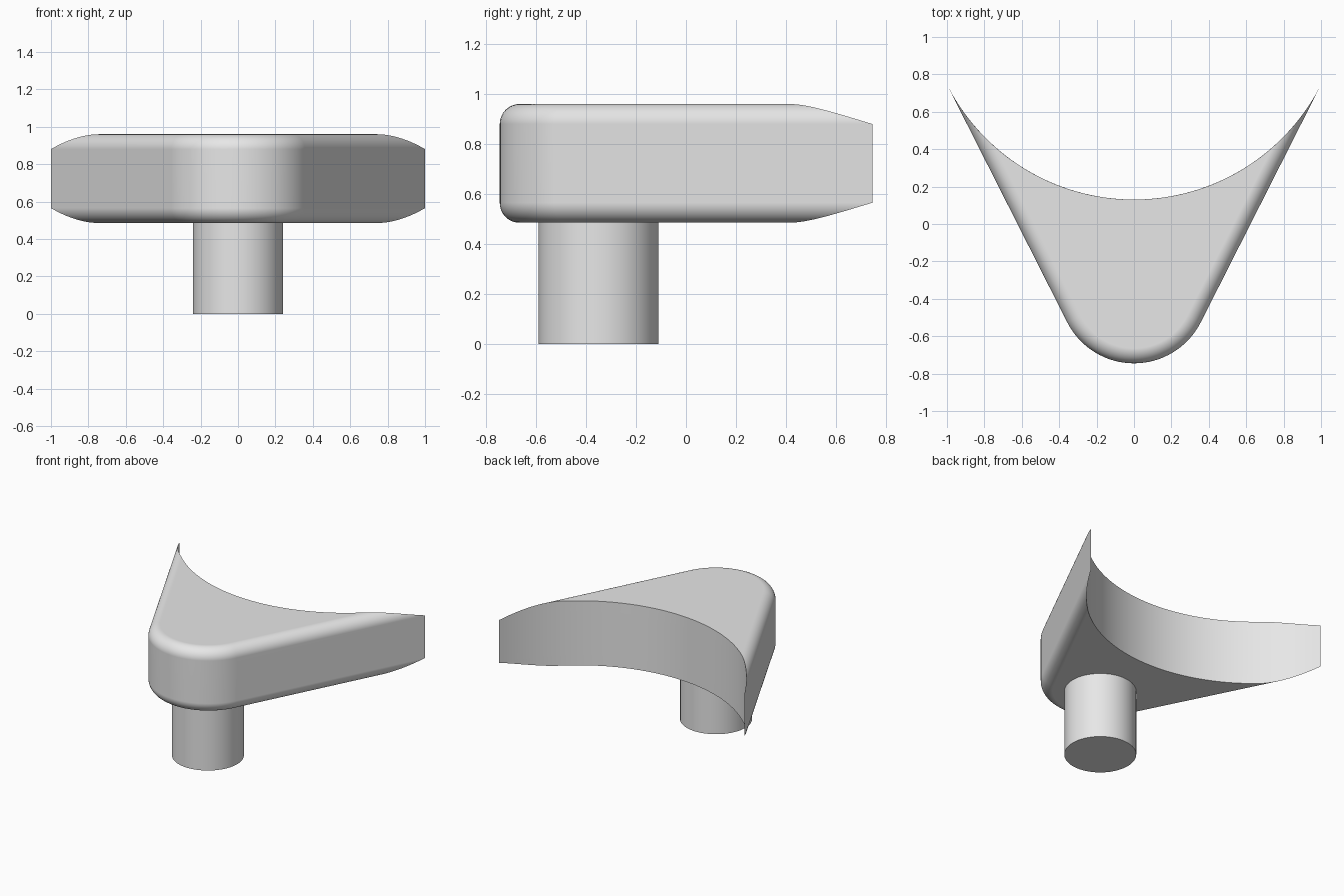
import bpy, bmesh
from math import sin, cos, pi, radians, sqrt, atan2
from mathutils import Vector

cube = bpy.data.objects.get("Cube")
if cube:
    bpy.data.objects.remove(cube, do_unlink=True)

grey = bpy.data.materials.new("light grey")
grey.use_nodes = True
grey.diffuse_color = (0.8, 0.8, 0.8, 1)
grey.node_tree.nodes["Principled BSDF"].inputs["Base Color"].default_value = (0.8, 0.8, 0.8, 1)

# Head dimensions
TILT = radians(26.87)                       # side walls lean outward to the back
OUT = Vector((cos(TILT), -sin(TILT)))       # right-hand wall normal
ALONG = Vector((sin(TILT), cos(TILT)))      # direction of that wall
NOSE_R, NOSE_C = 0.4, Vector((0, -0.345))
BACK_R = 1 / cos(TILT)
BACK_C = Vector((0, 0.745 + BACK_R * sin(TILT)))
BOTTOM, TOP, FILLET = 0.485, 0.96, 0.08
STEPS, ARC = 12, 64


def arc(center, radius, start, end, count):
    return [center + radius * Vector((cos(a), sin(a)))
            for a in (start + (end - start) * i / count for i in range(count + 1))]


def outline(inset):
    """Rounded nose, straight sides and hollow back; only nose and sides inset."""
    nose = arc(NOSE_C, NOSE_R - inset, -pi + TILT, -TILT, ARC // 2)
    s = BACK_R - inset
    tip = s * OUT - sqrt(max(0, BACK_R ** 2 - s ** 2)) * ALONG
    a = atan2(tip.y, tip.x)
    return nose + arc(BACK_C, BACK_R, a, -pi - a, ARC)


def finish(obj):
    obj.data.materials.append(grey)
    bpy.ops.object.select_all(action='DESELECT')
    obj.select_set(True)
    bpy.context.view_layer.objects.active = obj
    bpy.ops.object.shade_smooth_by_angle(angle=radians(30))
    mod = obj.modifiers.new("even shading", 'WEIGHTED_NORMAL')
    mod.keep_sharp = True


# Head: stacked outlines, filleted at bottom and top
angles = [pi / 2 * i / STEPS for i in range(STEPS + 1)]
levels = [(FILLET * (1 - sin(a)), BOTTOM + FILLET * (1 - cos(a))) for a in angles]
levels += [(d, BOTTOM + TOP - z) for d, z in reversed(levels)]

bm = bmesh.new()
rings = [[bm.verts.new((p.x, p.y, z)) for p in outline(d)] for d, z in levels]
for low, high in zip(rings, rings[1:]):
    for i in range(len(low)):
        j = (i + 1) % len(low)
        bm.faces.new((low[i], low[j], high[j], high[i]))
bm.faces.new(rings[0][::-1])
bm.faces.new(rings[-1])
bmesh.ops.remove_doubles(bm, verts=bm.verts, dist=1e-5)
bmesh.ops.recalc_face_normals(bm, faces=bm.faces)
mesh = bpy.data.meshes.new("head")
bm.to_mesh(mesh)
bm.free()
head = bpy.data.objects.new("head", mesh)
bpy.context.collection.objects.link(head)
finish(head)

# Stem
height = BOTTOM + 0.005
bpy.ops.mesh.primitive_cylinder_add(vertices=64, radius=0.24, depth=height,
                                    location=(0, -0.35, height / 2))
stem = bpy.context.object
stem.name = "stem"
finish(stem)
